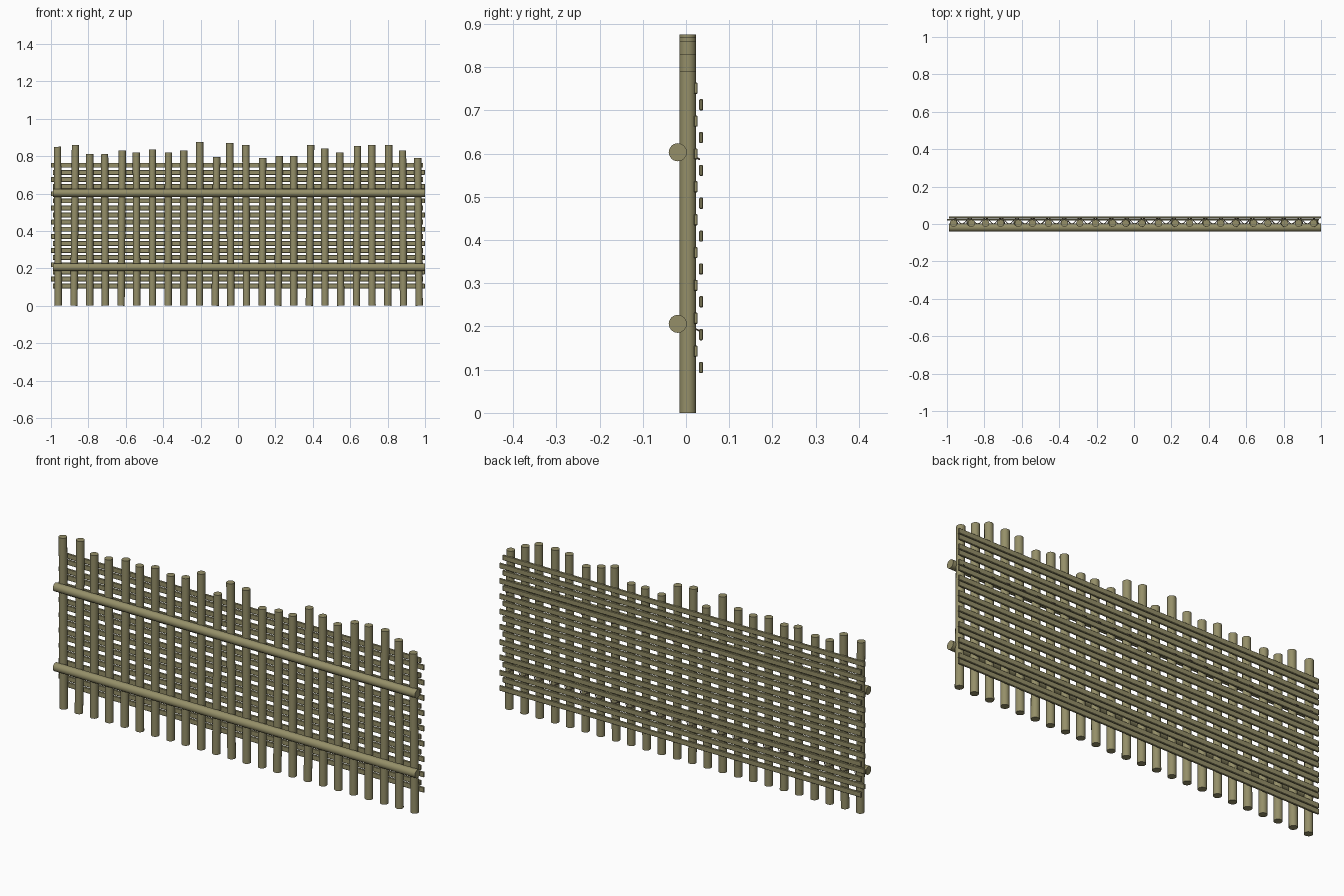
import bpy
import math
from mathutils import Vector

if "Cube" in bpy.data.objects:
    bpy.data.objects.remove(bpy.data.objects["Cube"], do_unlink=True)


def material(name, colour):
    mat = bpy.data.materials.new(name)
    mat.use_nodes = True
    mat.diffuse_color = colour
    mat.node_tree.nodes["Principled BSDF"].inputs["Base Color"].default_value = colour
    return mat


cane = material("dry cane", (0.30, 0.275, 0.14, 1))
cord = material("brown cord", (0.17, 0.13, 0.09, 1))


def pole(name, start, end, radius):
    """Round pole between two points."""
    start, end = Vector(start), Vector(end)
    axis = end - start
    bpy.ops.mesh.primitive_cylinder_add(vertices=16, radius=radius, depth=axis.length,
                                        location=(start + end) / 2)
    ob = bpy.context.object
    ob.name = name
    ob.rotation_euler = axis.to_track_quat("Z", "Y").to_euler()
    ob.data.materials.append(cane)
    bpy.ops.object.shade_smooth_by_angle(angle=math.radians(40))


def slat(name, x, y, z):
    """Long flat strip with softened edges."""
    bpy.ops.mesh.primitive_cube_add(size=1, location=(x, y, z))
    ob = bpy.context.object
    ob.name = name
    ob.scale = (1.99, 0.009, 0.026)
    bpy.ops.object.transform_apply(location=False, rotation=False, scale=True)
    bevel = ob.modifiers.new("soft edges", "BEVEL")
    bevel.width = 0.002
    bevel.segments = 1
    ob.data.materials.append(cane)


# Upright posts: uneven heights (cm) and slight lean at the top (mm)
heights = [85, 86, 81, 81, 83, 82, 83.5, 82, 83, 87.5, 79.5, 87,
           86, 79, 80, 80, 86, 84, 82, 85.5, 86, 86, 83, 79]
leans = [-4, 8, 0, -4, 7, -2, 0, 2, 0, 1, 8, -6, -4, 2, 7, 0, 7, -2, -5, 6, -2, 5, -5, -8]
first, pitch = -0.961, 0.0839
for i, (height, lean) in enumerate(zip(heights, leans)):
    x = first + i * pitch
    pole(f"post_{i + 1}", (x, 0.004, 0), (x + lean / 1000, 0.004, height / 100), 0.0195)

# Two front rails
for label, z in (("lower", 0.206), ("upper", 0.603)):
    pole(f"{label}_rail", (-0.99, -0.019, z), (1, -0.019, z), 0.021)

# Two staggered layers of slats on the back
for i in range(18):
    outer = i % 2 == 0
    slat(f"slat_{i + 1}", 0.005 if outer else -0.005, 0.035 if outer else 0.0225,
         0.105 + i * 0.038)

# Cord weaving behind each post and towards the rail in each gap
for label, z in (("lower", 0.197), ("upper", 0.594)):
    curve = bpy.data.curves.new(f"{label}_cord", "CURVE")
    curve.dimensions = "3D"
    curve.bevel_depth = 0.002
    curve.bevel_resolution = 1
    spline = curve.splines.new("POLY")
    steps = 8
    count = (len(heights) - 1) * steps + 1
    spline.points.add(count - 1)
    for k in range(count):
        wave = math.cos(math.tau * k / steps)
        spline.points[k].co = (first + k * pitch / steps, 0.016 + 0.015 * wave,
                               z - 0.007 * wave, 1)
    curve.materials.append(cord)
    bpy.context.collection.objects.link(bpy.data.objects.new(f"{label}_cord", curve))
